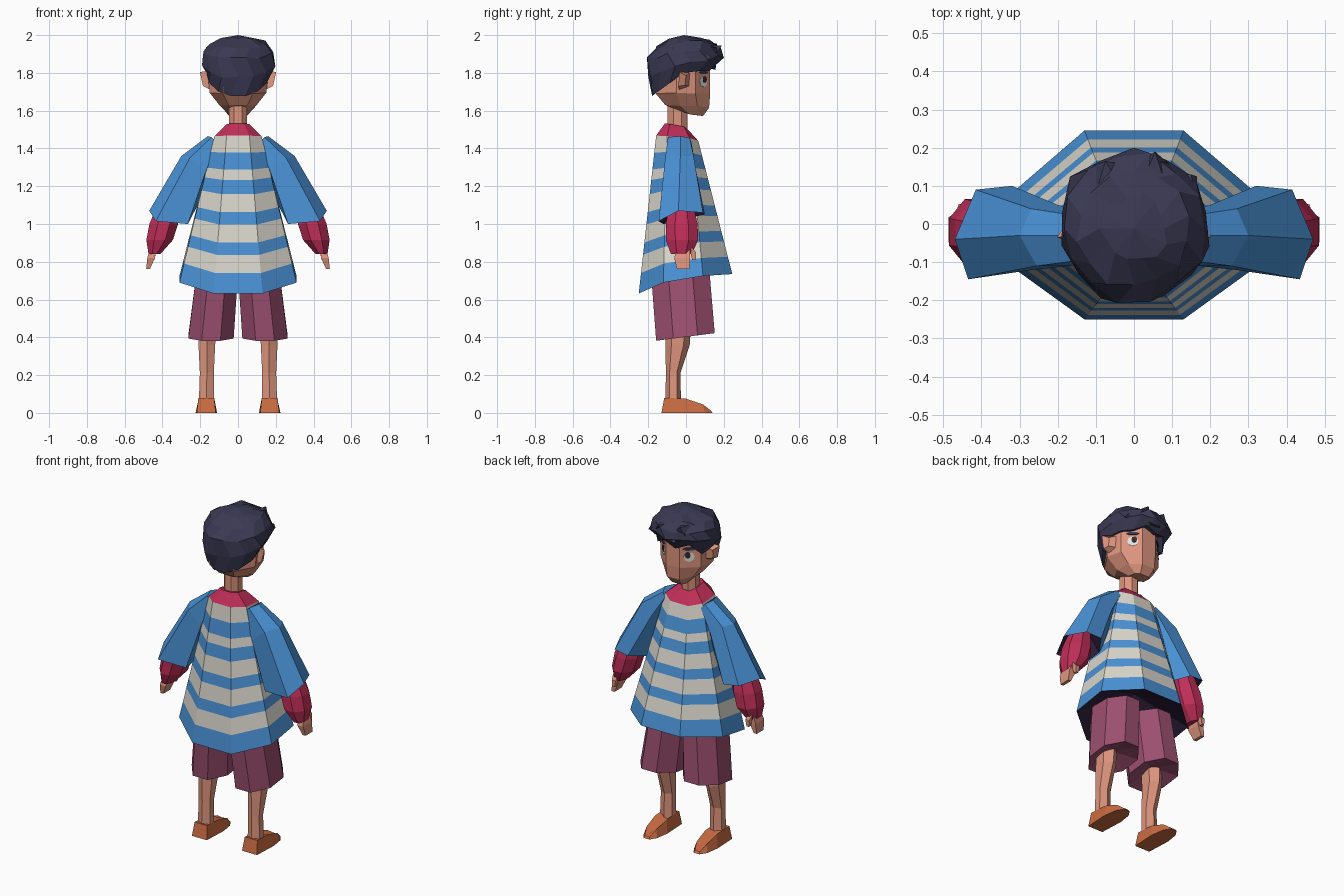
import bpy, bmesh, math, random
from math import sin, cos, pi
from mathutils import Vector

if "Cube" in bpy.data.objects:
    bpy.data.objects.remove(bpy.data.objects["Cube"])

random.seed(4)


def srgb(h):
    c = [int(h[i:i + 2], 16) / 255 for i in (0, 2, 4)]
    return [v / 12.92 if v <= 0.04045 else ((v + 0.055) / 1.055) ** 2.4 for v in c] + [1]


MATS = {}
for n, h in dict(skin="DE957D", shoe_orange="CB6C42", shorts_plum="9C4F70", cloth_blue="4A92D6",
                 cloth_cream="DAD7CC", cuff_red="BF2E58", hair_navy="3A3953", lining_dark="33233F",
                 eye_white="DDE6E8", pupil_brown="40252A").items():
    MATS[n] = bpy.data.materials.new(n)
    MATS[n].diffuse_color = srgb(h)


def ring(cx, cy, z, rx, ry, n=8, tilt=0):
    """Polygon with flat sides facing the axes; tilt raises it towards +y."""
    k = 1 / cos(pi / n)
    pts = [(rx * k * cos(2 * pi * (i + .5) / n), ry * k * sin(2 * pi * (i + .5) / n)) for i in range(n)]
    return [(cx + x, cy + y, z + tilt * y) for x, y in pts]


def both(half):
    """Close a half outline (front to back, x > 0) by mirroring it."""
    return list(half) + [(-x, y, z) for x, y, z in reversed(half)]


def loft(name, rings, mats, mirror=False, lining=None, tip=None, band=None):
    """Skin consecutive rings; the first end may get a recessed lining, the last a tip point."""
    bm = bmesh.new()
    vs = [[bm.verts.new(p) for p in r] for r in rings]
    n = len(rings[0])

    def fan(loop, point, mi):
        c = bm.verts.new(point)
        for i in range(n):
            bm.faces.new((loop[i], loop[(i + 1) % n], c)).material_index = mi

    for k in range(len(vs) - 1):
        for i in range(n):
            j = (i + 1) % n
            f = bm.faces.new((vs[k][i], vs[k][j], vs[k + 1][j], vs[k + 1][i]))
            f.material_index = band(k) if band else 0
    if lining:
        fan(vs[0], lining, len(mats) - 1)
    else:
        bm.faces.new(vs[0])
    if tip:
        fan(vs[-1], tip, 0)
    else:
        bm.faces.new(vs[-1])
    bmesh.ops.recalc_face_normals(bm, faces=bm.faces)
    me = bpy.data.meshes.new(name)
    bm.to_mesh(me)
    bm.free()
    for m in mats:
        me.materials.append(MATS[m])
    ob = bpy.data.objects.new(name, me)
    bpy.context.collection.objects.link(ob)
    if mirror:
        mod = ob.modifiers.new("mirror", 'MIRROR')
        mod.use_mirror_merge = False
    return ob


# Shoes
sole = [(.05, -.13), (.057, .02), (.045, .10), (.02, .14)]
upper = [(.042, -.115, .08), (.04, .0, .075), (.033, .09, .045), (.015, .132, .012)]
loft("shoes", [[(x + .168, y, z) for x, y, z in both(r)]
               for r in ([(x, y, 0) for x, y in sole], upper)], ["shoe_orange"], True)

# Legs and shorts
loft("legs", [ring(.167, -.068, .06, .04, .036, 6), ring(.165, -.068, .21, .037, .033, 6),
              ring(.165, -.045, .36, .044, .056, 6), ring(.16, -.04, .5, .05, .06, 6)], ["skin"], True)
loft("shorts", [ring(.143, -.003, .402, .12, .155, 8, .13), ring(.11, -.03, .74, .11, .155, 8)],
     ["shorts_plum"], True, lining=(.143, -.01, .45))

# Striped tunic: hem blended up to the neckline, one ring per stripe
hem = both([(.13, .245, .735), (.31, .09, .725), (.31, -.12, .69), (.13, -.25, .632)])
neck = both([(.06, .065, 1.44), (.125, .02, 1.455), (.125, -.10, 1.465), (.06, -.158, 1.468)])
levels = [0, .13, .245, .323, .437, .515, .629, .719, .785, .892, 1]
loft("tunic", [[Vector(a).lerp(Vector(b), t) for a, b in zip(hem, neck)] for t in levels],
     ["cloth_blue", "cloth_cream", "lining_dark"], lining=(0, 0, .86), band=lambda k: k % 2)

# Collar and neck
loft("collar", [neck, both([(.025, .015, 1.495), (.058, -.01, 1.515), (.058, -.085, 1.53), (.03, -.112, 1.532)])],
     ["cuff_red"])
loft("neck", [ring(0, -.045, 1.46, .048, .052), ring(0, -.045, 1.66, .048, .052)], ["skin"])

# Wide outer sleeves
loft("outer_sleeves", [
    [(.47, -.04, 1.07), (.415, .09, 1.06), (.32, .10, 1.05), (.25, 0, 1.03), (.265, -.12, 1.0), (.435, -.145, 1.015)],
    [(.30, -.03, 1.36), (.27, .04, 1.36), (.20, .05, 1.30), (.16, -.02, 1.2), (.17, -.11, 1.28), (.255, -.11, 1.35)],
    [(.16, -.03, 1.465), (.14, .02, 1.455), (.12, .03, 1.43), (.10, -.03, 1.40), (.11, -.10, 1.43), (.14, -.095, 1.46)]],
    ["cloth_blue", "lining_dark"], True, lining=(.33, -.02, 1.16))

# Puffed inner sleeves
loft("inner_sleeves", [ring(.365, -.025, 1.12, .055, .06), ring(.393, -.023, 1.0, .076, .084),
                       ring(.415, -.021, .915, .07, .086), ring(.442, -.025, .842, .032, .055)],
     ["cuff_red"], True)

# Hands with thumbs
loft("hands", [ring(.45, -.015, .87, .016, .035, 4), ring(.46, -.02, .82, .02, .042, 4),
               ring(.476, -.015, .762, .01, .033, 4)], ["skin"], True)
loft("thumbs", [ring(.452, .015, .875, .013, .018, 4), ring(.447, .038, .85, .013, .015, 4),
                ring(.45, .043, .81, .008, .01, 4)], ["skin"], True)

# Head
loft("head", [both([(.03, .09, 1.572), (.05, .07, 1.575), (.05, .02, 1.58), (.035, -.02, 1.60)]),
              both([(.042, .122, 1.615), (.09, .06, 1.625), (.095, -.03, 1.625), (.05, -.11, 1.63)]),
              both([(.045, .128, 1.69), (.135, .05, 1.69), (.15, -.05, 1.695), (.08, -.16, 1.69)]),
              both([(.045, .128, 1.84), (.135, .05, 1.84), (.165, -.05, 1.84), (.08, -.16, 1.84)]),
              both([(.04, .08, 1.93), (.09, .03, 1.93), (.09, -.05, 1.93), (.05, -.12, 1.93)])], ["skin"])

# Ears
loft("ears", [[(.145, -.035, 1.71), (.145, .015, 1.73), (.145, .02, 1.80), (.145, -.03, 1.81)],
              [(.185, -.04, 1.73), (.178, -.005, 1.735), (.178, .0, 1.785), (.202, -.035, 1.805)]], ["skin"], True)

# Eyes: thin plates on the slanted cheek facets
side = Vector((.09, -.078, 0)).normalized()
out = Vector((.078, .09, 0)).normalized()


def plate(name, du, z, w, h, depth, mat, n=8):
    base = Vector((.086, .0925, z)) + side * du
    rim = [side * (w * cos(2 * pi * i / n)) + Vector((0, 0, h * sin(2 * pi * i / n))) for i in range(n)]
    loft(name, [[base + p - out * .002 for p in rim], [base + p + out * depth for p in rim]], [mat], True)


plate("eye_whites", 0, 1.755, .031, .030, .002, "eye_white")
plate("pupils", -.008, 1.765, .016, .019, .004, "pupil_brown")
plate("eyebrows", 0, 1.803, .036, .010, .005, "hair_navy", 6)

# Choppy hair: jittered rings with a hairline low at the back, high at the front
N = 14
rows = [(0, .168), (.32, .193), (.62, .188), (.84, .15), (.97, .085)]
hair = []
for k, (t, r) in enumerate(rows):
    row = []
    for i in range(N):
        a = 2 * pi * (i + (.5 if k % 2 else 0)) / N
        s = sin(a)
        low = 1.80 + (.035 * s if s > 0 else .125 * s)
        if k == 0:
            low += (.014 if i % 2 else -.018) if s > .1 else 0
            low -= .02 if .3 < s < .5 else 0
        rr = r + random.uniform(-.01, .01) * (k > 0)
        if k in (1, 2) and s > .6:          # tousled fringe
            rr += .014 if i % 2 else -.006
        z = low + (1.99 - low) * t + random.uniform(-.012, .012) * (0 < k < 4)
        row.append((rr * cos(a), -.012 + rr * s * 1.02, z))
    hair.append(row)
loft("hair", hair, ["hair_navy"], lining=(0, -.02, 1.86), tip=(0, -.01, 2.0))

# Tufts standing out at the front of the hair
for i, (x, y, z, tx, ty, tz) in enumerate([(.05, .11, 1.92, .055, .19, 1.945), (-.06, .11, 1.93, -.075, .165, 1.955),
                                           (.0, .13, 1.88, .01, .185, 1.885), (.12, .08, 1.89, .15, .13, 1.89)]):
    loft(f"hair_tuft_{i + 1}", [ring(x, y, z, .045, .045, 4, -.5)], ["hair_navy"],
         lining=(x, y - .04, z - .03), tip=(tx, ty, tz))

for m in bpy.data.materials:
    if m.users and not m.is_grease_pencil:
        m.use_nodes = True
        m.node_tree.nodes["Principled BSDF"].inputs["Base Color"].default_value = m.diffuse_color
